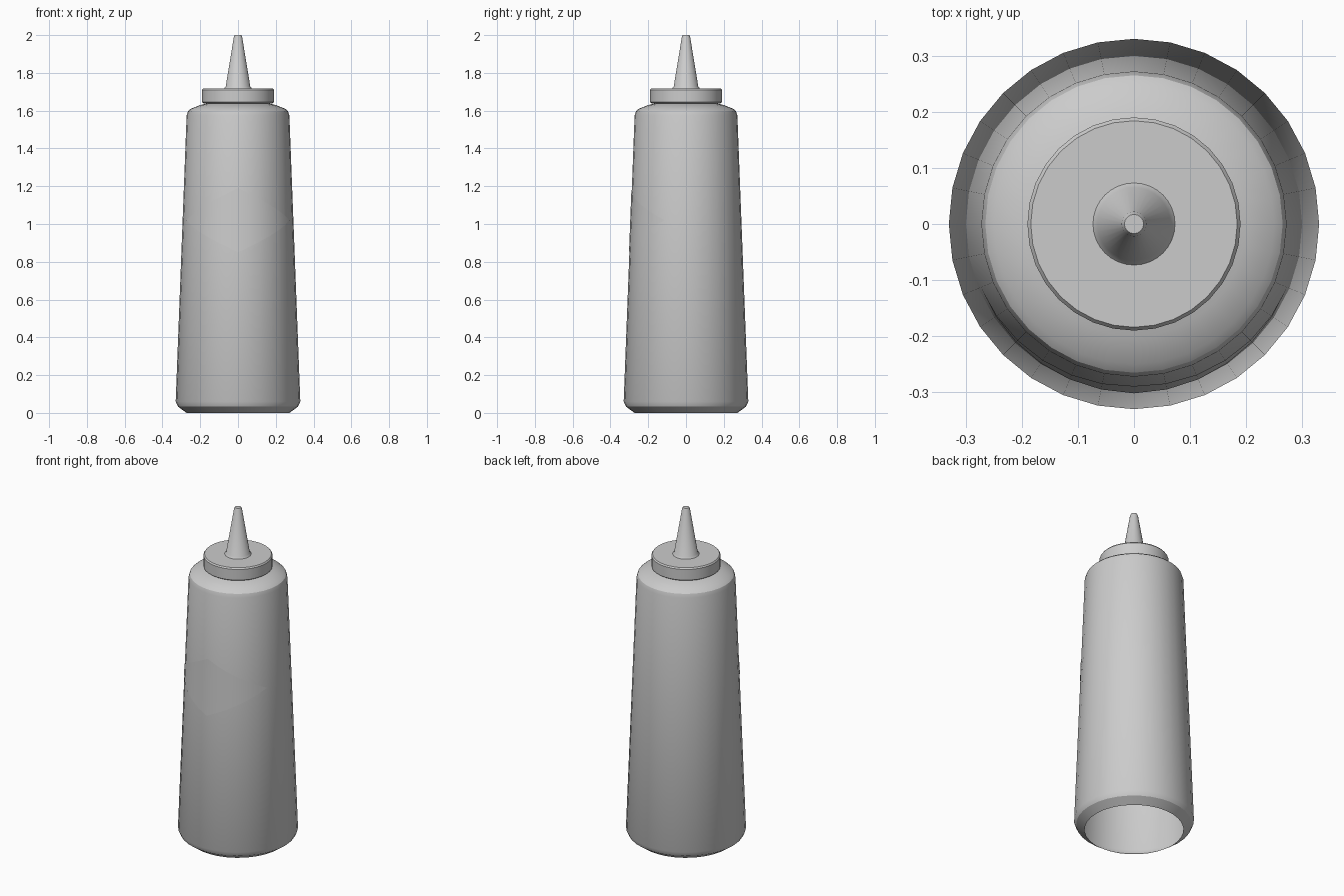
import bpy, bmesh, math

if "Cube" in bpy.data.objects:
    bpy.data.objects.remove(bpy.data.objects["Cube"], do_unlink=True)

SIDES = 32
STEP = 2 * math.pi / SIDES

grey = bpy.data.materials.new("plain grey plastic")
grey.use_nodes = True
colour = (0.6, 0.6, 0.6, 1)
grey.diffuse_color = colour
grey.node_tree.nodes["Principled BSDF"].inputs["Base Color"].default_value = colour


def finish(name, bm, angle=30):
    mesh = bpy.data.meshes.new(name)
    bm.to_mesh(mesh)
    bm.free()
    mesh.materials.append(grey)
    obj = bpy.data.objects.new(name, mesh)
    bpy.context.collection.objects.link(obj)
    bpy.ops.object.select_all(action="DESELECT")
    obj.select_set(True)
    bpy.context.view_layer.objects.active = obj
    bpy.ops.object.shade_smooth_by_angle(angle=math.radians(angle))
    return obj


def lathe(name, profile, close_top=False, close_bottom=False):
    """Turn a bottom-to-top (radius, height) profile around z."""
    bm = bmesh.new()
    rings = [[bm.verts.new((r * math.cos(i * STEP), r * math.sin(i * STEP), z))
              for i in range(SIDES)] for r, z in profile]
    for low, high in zip(rings, rings[1:]):
        for i in range(SIDES):
            j = (i + 1) % SIDES
            bm.faces.new((low[i], low[j], high[j], high[i]))
    if close_top:
        bm.faces.new(rings[-1])
    if close_bottom:
        bm.faces.new(rings[0][::-1])
    return finish(name, bm)


# Tapered bottle, an open shell underneath, with a sloped shoulder and neck
BASE, TOP = (0.33, 0.06), (0.272, 1.575)
lathe("bottle_body", [(0.272, 0), (0.318, 0.033), BASE, TOP, (0.265, 1.597),
                      (0.25, 1.61), (0.2, 1.63), (0.145, 1.642), (0.14, 1.66)])

# Screw cap with narrow bevelled rims
lathe("cap", [(0.18, 1.638), (0.19, 1.645), (0.19, 1.71), (0.184, 1.718)],
      close_top=True, close_bottom=True)

# Conical nozzle with a small foot flare and a flat tip
lathe("nozzle", [(0.074, 1.717), (0.065, 1.728), (0.022, 1.99), (0.017, 2.0)],
      close_top=True)


# Thin diamond label wrapped around the front
def label_point(bm, step, z):
    t = (z - BASE[1]) / (TOP[1] - BASE[1])
    r = BASE[0] + t * (TOP[0] - BASE[0]) + 0.002
    a = -math.pi / 2 + step * STEP
    return bm.verts.new((r * math.cos(a), r * math.sin(a), z))


HALF, MIDDLE, HEIGHT = 6, 1.02, 0.17
bm = bmesh.new()
columns = []
for s in range(-HALF, HALF + 1):
    h = HEIGHT * (1 - abs(s) / HALF)
    columns.append([label_point(bm, s, MIDDLE + k * h) for k in (-1, 1)])
for a, b in zip(columns, columns[1:]):
    bm.faces.new((a[0], b[0], b[1], a[1]))
bmesh.ops.remove_doubles(bm, verts=bm.verts, dist=0.0001)
finish("front_label", bm)
